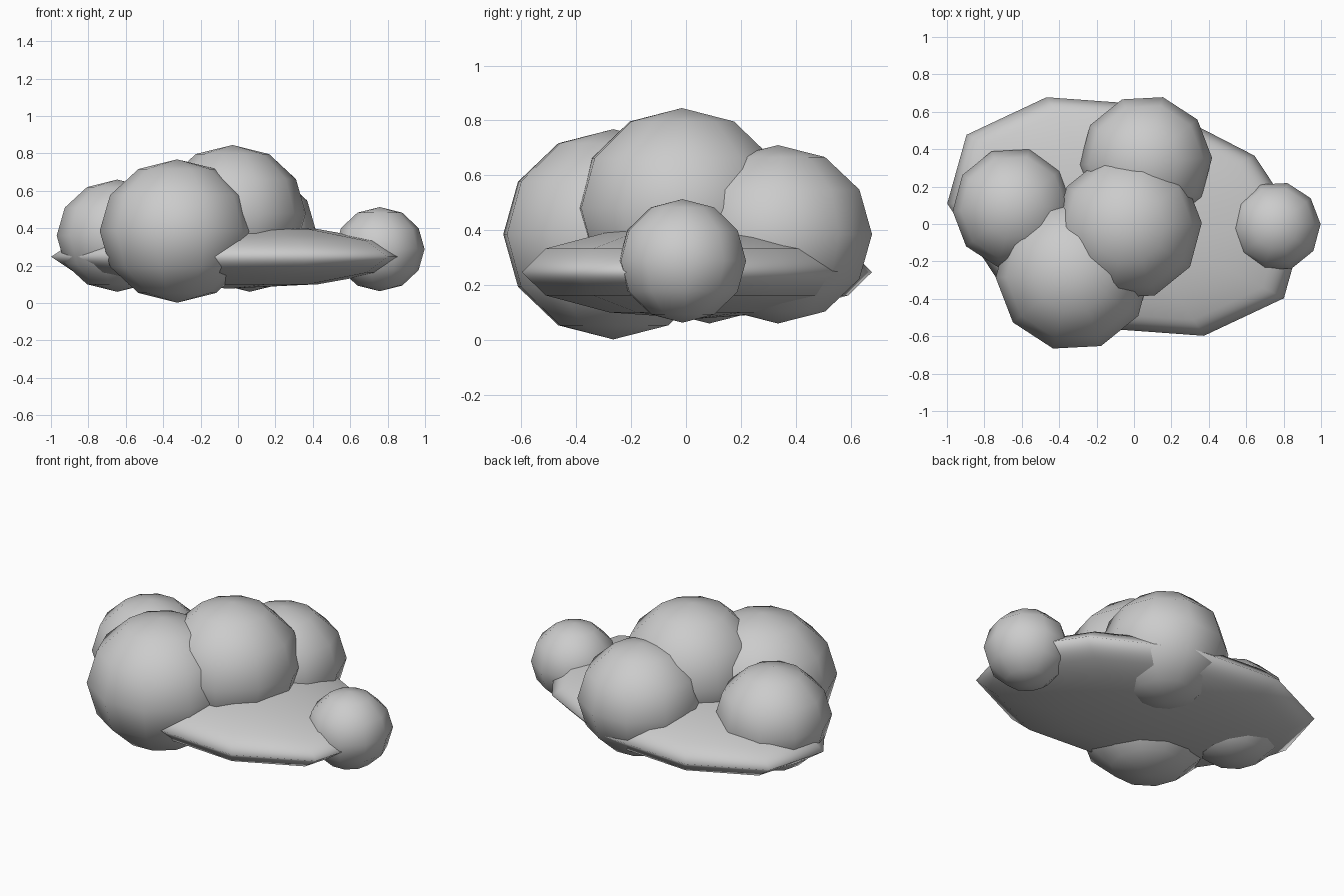
import bpy
from math import radians

if "Cube" in bpy.data.objects:
    bpy.data.objects.remove(bpy.data.objects["Cube"])


def puff(name, centre, radii, turn):
    """Low-poly, smooth-shaded ellipsoid turned about the vertical axis."""
    bpy.ops.mesh.primitive_uv_sphere_add(
        segments=10, ring_count=6, radius=1, location=centre,
        rotation=(0, 0, radians(turn)))
    ob = bpy.context.object
    ob.name = name
    ob.scale = radii
    bpy.ops.object.shade_smooth()
    return ob


# Wide flat base of the cloud
puff("cloud_base", (-0.047, 0.04, 0.2475), (0.983, 0.618, 0.17), -15.7)

# Round puffs: name, centre, horizontal radius, vertical radius
puffs = [
    ("front_puff", (-0.325, -0.265, 0.385), 0.415, 0.383),
    ("top_puff", (-0.03, -0.015, 0.48), 0.393, 0.365),
    ("left_puff", (-0.645, 0.085, 0.36), 0.325, 0.30),
    ("back_puff", (0.063, 0.335, 0.385), 0.355, 0.325),
    ("right_puff", (0.758, -0.013, 0.288), 0.24, 0.225),
]
for name, centre, r, rz in puffs:
    puff(name, centre, (r, r, rz), -15)
